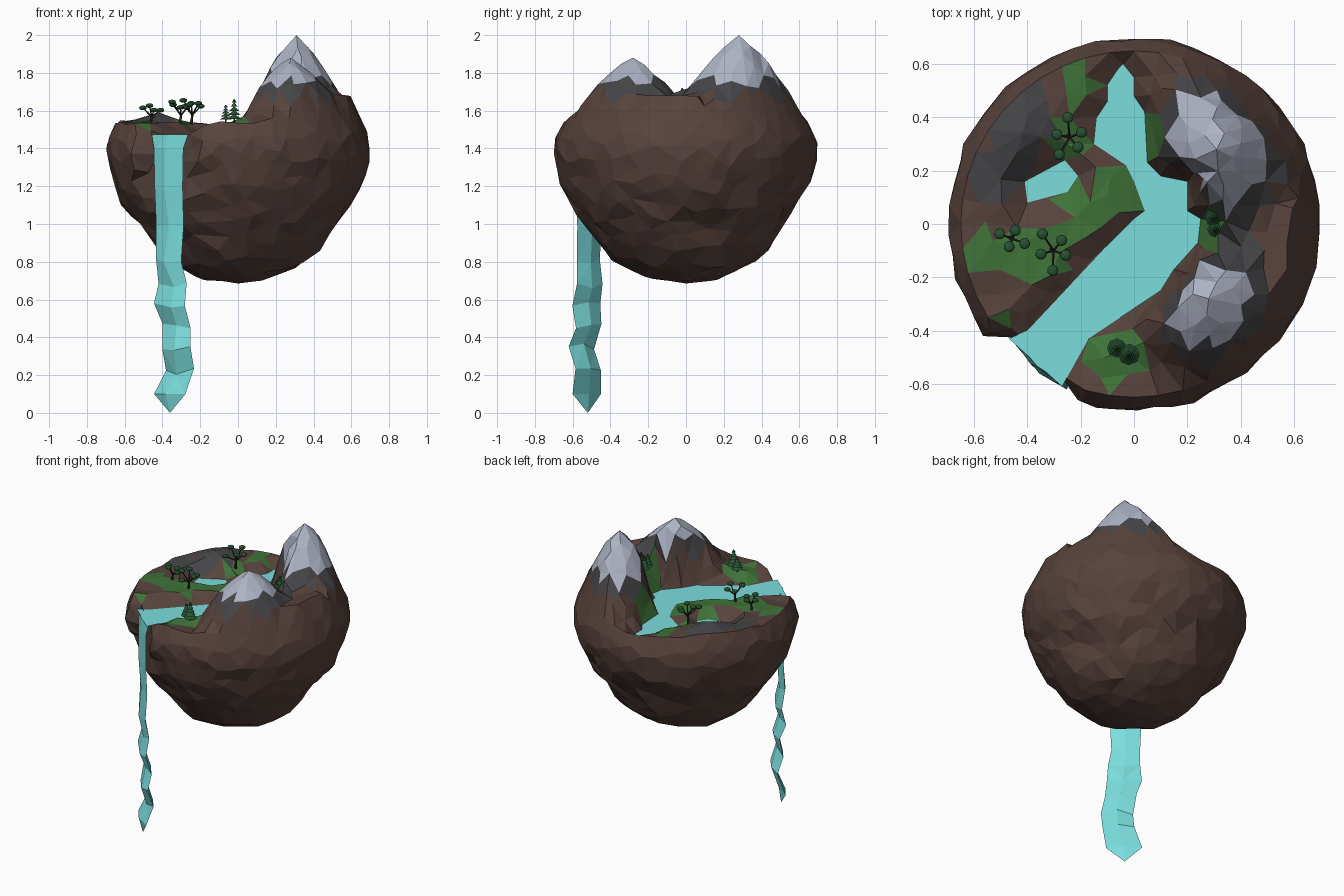
import bpy, bmesh, math, random
from mathutils import Vector, Matrix, noise
from mathutils.geometry import delaunay_2d_cdt, intersect_point_line

if "Cube" in bpy.data.objects:
    bpy.data.objects.remove(bpy.data.objects["Cube"])

random.seed(7)


def material(name, rgb):
    m = bpy.data.materials.new(name)
    m.diffuse_color = (*rgb, 1)
    m.use_nodes = True
    m.node_tree.nodes["Principled BSDF"].inputs["Base Color"].default_value = m.diffuse_color
    return m


ROCK = material("brown_rock", (.095, .055, .045))
GRASS = material("grass", (.05, .17, .04))
STONE = material("grey_stone", (.06, .06, .065))
SNOW = material("snow", (.42, .45, .55))
WATER = material("water", (.2, .73, .73))
LEAF = material("leaves", (.02, .085, .03))
BARK = material("bark", (.03, .025, .02))


def finish(bm, name, mats):
    me = bpy.data.meshes.new(name)
    bm.to_mesh(me)
    bm.free()
    for m in mats:
        me.materials.append(m)
    ob = bpy.data.objects.new(name, me)
    bpy.context.collection.objects.link(ob)
    return ob


# Layout: water outlines, grass patches (x, y, radius), peaks with height profiles
RIVER = [(-.04, .6), (-.06, .58), (-.1, .52), (-.1, .46), (-.14, .4), (-.15, .3), (-.03, .22), (0, .16),
         (.04, .05), (0, .02), (-.1, -.08), (-.25, -.24), (-.4, -.4), (-.47, -.43), (-.27, -.61),
         (-.17, -.43), (-.05, -.35), (.1, -.25), (.15, -.17), (.24, -.07), (.25, .02), (.2, .05),
         (.2, .16), (.1, .18), (.05, .23), (.04, .42), (0, .48), (0, .55)]
POND = [(-.4, .08), (-.25, .12), (-.21, .18), (-.26, .24), (-.41, .16)]
PATCHES = [(-.57, -.1, .08), (-.45, -.12, .1), (-.32, -.08, .1), (-.2, .05, .09), (-.07, .13, .1),
           (-.2, .53, .08), (-.25, .32, .07), (.11, .32, .08), (.29, -.02, .07), (-.07, -.5, .1), (-.5, -.36, .04)]
PEAK_A = (.31, .28, 1.25, [(0, 2), (.06, 1.94), (.12, 1.87), (.18, 1.77), (.24, 1.69), (.34, 1.52)])
PEAK_B = (.28, -.28, 1.1, [(0, 1.88), (.05, 1.855), (.1, 1.81), (.15, 1.76), (.2, 1.71), (.32, 1.52)])
LOW = (-.43, .37, 1.3, [(0, 1.6), (.15, 1.54)])
LIP_N, LIP_T, WATER_Z = Vector((-.671, -.741)), Vector((.741, -.671)), 1.475


def interp(table, q, k=1):
    for a, b in zip(table, table[1:]):
        if q <= b[0]:
            f = (q - a[0]) / (b[0] - a[0])
            return a[k] + f * (b[k] - a[k])
    return table[-1][k]


def smooth(t):
    t = max(0, min(1, t))
    return t * t * (3 - 2 * t)


def inside(p, poly):
    hit = False
    for (ax, ay), (bx, by) in zip(poly, poly[1:] + poly[:1]):
        if (ay > p[1]) != (by > p[1]) and p[0] < ax + (p[1] - ay) * (bx - ax) / (by - ay):
            hit = not hit
    return hit


def gap(p, poly):
    if inside(p, poly):
        return 0
    best = 9
    for a, b in zip(poly, poly[1:] + poly[:1]):
        a, b = Vector(a), Vector(b)
        c, f = intersect_point_line(p, a, b)
        c = a + (b - a) * max(0, min(1, f))
        best = min(best, (Vector(p) - c.to_2d()).length)
    return best


def peak_dist(p, pk):
    return math.hypot(p[0] - pk[0], (p[1] - pk[1]) / pk[2])


def height(p):
    p = Vector((p[0], p[1]))
    rise = smooth(min(gap(p, RIVER), gap(p, POND)) / .09)
    h = 1.535 + .14 * smooth((p.x - .03) / .28) + .03 * noise.noise(Vector((p.x * 6, p.y * 6, 3)))
    for pk in (PEAK_A, PEAK_B, LOW):
        if peak_dist(p, pk) < pk[3][-1][0]:
            h = max(h, interp(pk[3], peak_dist(p, pk)))
    h = min(h, 1.56 + max(0, .65 - p.length) * 2.6)
    return WATER_Z + rise * (h - WATER_Z)


def clip(p):
    # flatten the rock behind the waterfall
    if abs(p.dot(LIP_T) - .075) < .18 and p.dot(LIP_N) > .6:
        p = p - LIP_N * (p.dot(LIP_N) - .6)
    return p


N = 44
ANG = [2 * math.pi * i / N for i in range(N)]
RIM = [clip(Vector((math.cos(a), math.sin(a))) * .65) for a in ANG]


def triangulate(loops, extra, radius, to3d, spacing, tries):
    pts, edges = [], []
    for lp in loops:
        k = len(pts)
        pts += [Vector(p) for p in lp]
        edges += [(k + i, k + (i + 1) % len(lp)) for i in range(len(lp))]
    pts += [Vector(p) for p in extra]
    pos = [to3d(p) for p in pts]
    for _ in range(tries):
        p = Vector((random.uniform(-radius, radius), random.uniform(-radius, radius)))
        if p.length > radius or not inside(p, loops[0]):
            continue
        v = to3d(p)
        if all((v - o).length_squared > spacing ** 2 for o in pos):
            pts.append(p)
            pos.append(v)
    out = delaunay_2d_cdt(pts, edges, [], 1, 1e-5)
    return out[0], out[2]


# Island top: heightfield coloured by region; water faces go to the river
top3d = lambda p: Vector((p[0], p[1], height(p)))
verts, faces = triangulate([[tuple(p) for p in RIM], RIVER, POND], [PEAK_A[:2], PEAK_B[:2]], .63, top3d, .066, 2500)
island, river = bmesh.new(), bmesh.new()
pos = [top3d(v) for v in verts]
iv, rv = [island.verts.new(p) for p in pos], [river.verts.new(p) for p in pos]
for f in faces:
    c = sum((pos[i] for i in f), Vector()) / len(f)
    if inside(c, RIVER) or inside(c, POND):
        river.faces.new([rv[i] for i in f])
        continue
    face = island.faces.new([iv[i] for i in f])
    if peak_dist(c, PEAK_A) < .25 or peak_dist(c, PEAK_B) < .25:
        face.material_index = 3 if c.z > 1.755 else 2 if c.z > 1.67 else 0
    elif peak_dist(c, LOW) < .13 or math.hypot(c.x + .52, c.y - .16) < .09:
        face.material_index = 2
    if face.material_index == 0 and any(math.hypot(c.x - x, c.y - y) < r for x, y, r in PATCHES):
        face.material_index = 1

# Island underside: a disc of scattered points wrapped around a bowl profile (q, radius, z)
BOWL = [(0, 0, .685), (.18, .19, .71), (.33, .32, .77), (.47, .43, .86), (.61, .49, .95),
        (.79, .575, 1.06), (1.03, .655, 1.2), (1.37, .71, 1.38), (1.59, .69, 1.48), (1.77, .65, 1.56)]


def bowl3d(p):
    p = Vector((p[0], p[1]))
    q = p.length
    if q < 1e-6:
        return Vector((0, 0, .685))
    d = p / q
    rim = clip(d * .65)
    top = height(rim)
    r, z = interp(BOWL, q), interp(BOWL, q, 2)
    fade = 1 - smooth((q - 1.4) / .36)
    if q > 1.37:
        z = 1.38 + (z - 1.38) * (top - 1.38) / .18
    low = smooth((1.35 - z) / .2)
    n = noise.noise(Vector((d.x * r * 5, d.y * r * 5, z * 6)))
    r *= 1 - fade * (.02 * abs(n) + .09 * low * n)
    z += .03 * fade * noise.noise(Vector((d.x * r * 9, d.y * r * 9, z * 9 + 5))) * smooth(q / .4)
    xy = clip(d * r)
    return Vector((xy.x, xy.y, z))


ring = [(math.cos(a) * 1.77, math.sin(a) * 1.77) for a in ANG]
verts, faces = triangulate([ring], [(0, 0)], 1.74, bowl3d, .078, 5000)
bv = [island.verts.new(bowl3d(v)) for v in verts]
for f in faces:
    island.faces.new([bv[i] for i in reversed(f)])
bmesh.ops.remove_doubles(island, verts=island.verts, dist=.0008)
finish(island, "floating_island", [ROCK, GRASS, STONE, SNOW])
bmesh.ops.delete(river, geom=[v for v in river.verts if not v.link_faces], context='VERTS')
finish(river, "river", [WATER])

# Waterfall: thin diamond section swept down (z, half width, sideways shift, wobble)
fall = bmesh.new()
rows = []
for z, w, s, o in [(1.475, .13, 0, .0), (1.4, .105, 0, .01), (1.2, .1, 0, .01), (1, .098, 0, 0), (.8, .09, 0, .01),
                   (.68, .1, .01, -.01), (.57, .11, .01, .015), (.46, .1, .03, -.02), (.35, .1, .055, .01),
                   (.22, .1, .045, -.03), (.1, .112, .01, .012)]:
    c = LIP_N * (.62 + o) + LIP_T * (.075 + s)
    sec = [c - LIP_T * w, c + LIP_N * .02 + LIP_T * random.uniform(-.03, .03), c + LIP_T * w, c - LIP_N * .018]
    rows.append([fall.verts.new((p.x, p.y, z + (random.uniform(-.02, .02) if .1 < z < 1.4 else 0))) for p in sec])
tip = fall.verts.new((-.36, -.52, 0))
for a, b in zip(rows, rows[1:]):
    for i in range(4):
        fall.faces.new((a[i], b[i], b[(i + 1) % 4], a[(i + 1) % 4]))
for i in range(4):
    fall.faces.new((rows[-1][i], tip, rows[-1][(i + 1) % 4]))
fall.faces.new(rows[0])
bmesh.ops.triangulate(fall, faces=fall.faces)
bmesh.ops.recalc_face_normals(fall, faces=fall.faces)
finish(fall, "waterfall", [WATER])


def rod(bm, a, b, r1, r2, sides=5, mat=0):
    d = b - a
    m = Matrix.Translation((a + b) / 2) @ d.to_track_quat('Z', 'Y').to_matrix().to_4x4()
    res = bmesh.ops.create_cone(bm, cap_ends=True, segments=sides, radius1=r1, radius2=r2, depth=d.length, matrix=m)
    for f in {f for v in res["verts"] for f in v.link_faces}:
        f.material_index = mat


# Pines: stacked cones on a thin trunk
def pine(name, x, y, h, r):
    bm = bmesh.new()
    base = Vector((x, y, height((x, y)) - .01))
    up = Vector((0, 0, h))
    rod(bm, base, base + up * .9, .005, .002)
    for i in range(5):
        rod(bm, base + up * (.22 + .16 * i), base + up * (.4 + .15 * i), r * (1 - .17 * i), .002, 8, 1)
    finish(bm, name, [BARK, LEAF])


for i, t in enumerate([(.3, .025, .115, .034), (.305, -.02, .1, .03), (-.02, -.49, .135, .04), (-.065, -.465, .1, .036)]):
    pine(f"pine_{i + 1}", *t)


# Spreading trees: forked branches carrying flattened leaf clumps
def spreading_tree(name, x, y, h, spread, count, turn):
    bm = bmesh.new()
    base = Vector((x, y, height((x, y)) - .01))
    fork = base + Vector((.008, -.005, h * .45))
    rod(bm, base, fork, .009, .006)
    for i in range(count):
        a = turn + i * 2 * math.pi / count
        k = spread * (.65 + .35 * (i % 2))
        end = fork + Vector((math.cos(a) * k, math.sin(a) * k, h * (.35 + .12 * (i % 3))))
        rod(bm, fork, end, .005, .003)
        m = Matrix.Translation(end) @ Matrix.Diagonal((1, 1, .6, 1))
        res = bmesh.ops.create_icosphere(bm, subdivisions=2, radius=.021, matrix=m)
        for f in {f for v in res["verts"] for f in v.link_faces}:
            f.material_index = 1
    finish(bm, name, [BARK, LEAF])


spreading_tree("spreading_tree_1", -.31, -.095, .12, .075, 5, .9)
spreading_tree("spreading_tree_2", -.25, .33, .13, .075, 5, .4)
spreading_tree("spreading_tree_3", -.465, -.05, .1, .05, 4, 1.2)
